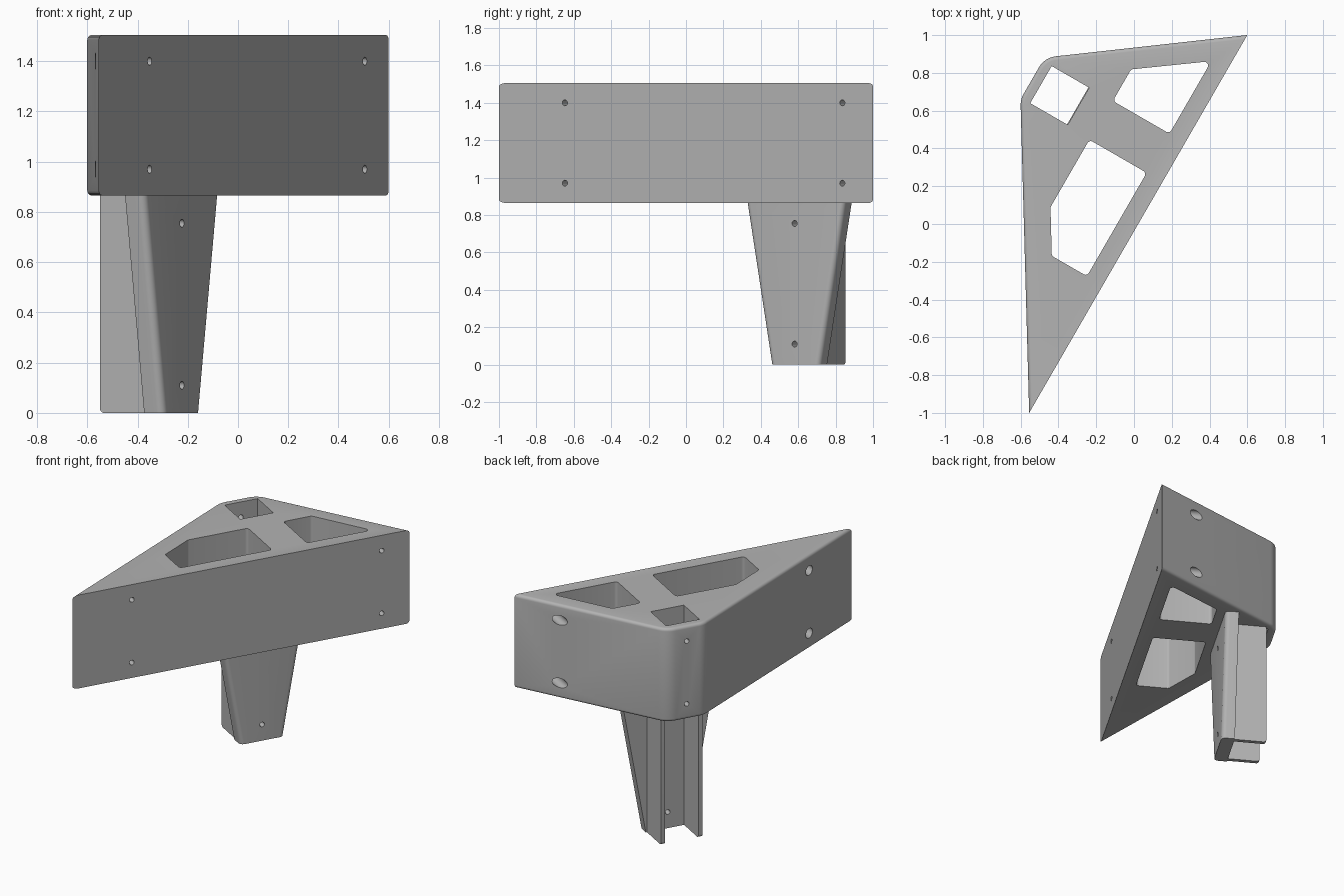
import bpy, bmesh, math
from mathutils import Matrix, Vector

if "Cube" in bpy.data.objects:
    bpy.data.objects.remove(bpy.data.objects["Cube"])

grey = bpy.data.materials.new("plain_grey")
grey.use_nodes = True
COLOUR = (0.45, 0.45, 0.45, 1)
grey.diffuse_color = COLOUR
grey.node_tree.nodes["Principled BSDF"].inputs["Base Color"].default_value = COLOUR

# Working frame: u runs along the long face, v points out of the back, z is up
FRAME = Matrix.Translation((0.0225, 0, 0)) @ Matrix.Rotation(math.radians(60), 4, "Z")
Z0, Z1 = 0.865, 1.505
MID = 0.38


def round_corners(pts, radii, steps=8):
    """Replace polygon corners by tangent arcs; a zero radius stays sharp."""
    out = []
    for i, p in enumerate(pts):
        p, r = Vector(p), radii[i]
        a = (Vector(pts[i - 1]) - p).normalized()
        b = (Vector(pts[(i + 1) % len(pts)]) - p).normalized()
        if r <= 0:
            out.append(p)
            continue
        half = a.angle(b) / 2
        centre = p + (a + b).normalized() * r / math.sin(half)
        start = p + a * r / math.tan(half) - centre
        end = p + b * r / math.tan(half) - centre
        sweep = start.angle(end)
        for k in range(steps + 1):
            t = k / steps
            out.append(centre + (start * math.sin((1 - t) * sweep)
                                 + end * math.sin(t * sweep)) / math.sin(sweep))
    return out


def loft(name, sections):
    """Skin a stack of equal-length rings of 3D points and cap both ends."""
    bm = bmesh.new()
    rings = [[bm.verts.new(FRAME @ Vector(p)) for p in s] for s in sections]
    n = len(rings[0])
    for low, high in zip(rings, rings[1:]):
        for i in range(n):
            j = (i + 1) % n
            bm.faces.new((low[i], low[j], high[j], high[i]))
    bm.faces.new(rings[0][::-1])
    bm.faces.new(rings[-1])
    bmesh.ops.recalc_face_normals(bm, faces=bm.faces)
    mesh = bpy.data.meshes.new(name)
    bm.to_mesh(mesh)
    bm.free()
    mesh.materials.append(grey)
    obj = bpy.data.objects.new(name, mesh)
    bpy.context.collection.objects.link(obj)
    return obj


def drill(u, z, r, v0, v1):
    """Round cutter along v."""
    ring = [(u + r * math.cos(a), z + r * math.sin(a))
            for a in [math.tau * k / 24 for k in range(24)]]
    return loft("hole_cutter", [[(x, v, y) for x, y in ring] for v in (v0, v1)])


def finish(obj, cutters=()):
    """Cut the openings, then shade smooth with sharp creases."""
    bpy.ops.object.select_all(action="DESELECT")
    obj.select_set(True)
    bpy.context.view_layer.objects.active = obj
    for c in cutters:
        c.hide_render = True
        m = obj.modifiers.new("cut", "BOOLEAN")
        m.operation, m.solver, m.object = "DIFFERENCE", "EXACT", c
        bpy.ops.object.modifier_apply(modifier=m.name)
        bpy.data.objects.remove(c)
    bpy.ops.object.shade_smooth_by_angle(angle=math.radians(25))


# Wedge-shaped body with softened side and back edges
SLOPE_L, SLOPE_R, BACK = 0.615, 1.36, 0.87


def body_outline(d):
    left = -1.155 + d * math.hypot(1, SLOPE_L) / SLOPE_L
    right = 1.155 - d * math.hypot(1, SLOPE_R) / SLOPE_R
    v = BACK - d
    pts = [(left, 0), (right, 0), (right - v / SLOPE_R, v), (left + v / SLOPE_L, v)]
    return round_corners(pts, [0, 0, 0.12 - d, 0.12 - d])


SOFT = 0.02
arc = [(SOFT * (1 - math.sin(a)), SOFT * (1 - math.cos(a)))
       for a in [math.pi / 2 * k / 5 for k in range(6)]]
levels = [(d, Z0 + h) for d, h in arc[::1]]
levels = [(SOFT - SOFT * math.sin(a), Z0 + SOFT - SOFT * math.cos(a))
          for a in [math.pi / 2 * k / 5 for k in range(6)]]
levels += [(d, Z0 + Z1 - z) for d, z in reversed(levels)]
body = loft("body", [[(p.x, p.y, z) for p in body_outline(d)] for d, z in levels])

# Vertical pockets through the body
pockets = [
    ([(0.268, 0.586), (0.495, 0.586), (0.495, 0.815), (0.268, 0.815)], 0),
    ([(0.497, 0.096), (0.94, 0.096), (0.69, 0.442), (0.497, 0.442)], 0.02),
    ([(-0.375, 0.097), (0.257, 0.097), (0.257, 0.447), (-0.155, 0.447),
      (-0.375, 0.312)], 0.02),
]
cuts = []
for pts, r in pockets:
    ring = round_corners(pts, [r] * len(pts), 5)
    cuts.append(loft("pocket_cutter", [[(p.x, p.y, z) for p in ring]
                                       for z in (Z0 - 0.1, Z1 + 0.1)]))

# Screw holes with wide counterbores, plus two holes in the back wall
for z in (0.97, 1.40):
    for u in (-0.748, 0.965):
        cuts.append(drill(u, z, 0.016, -0.1, 0.15))
        cuts.append(drill(u, z, 0.032, 0.1, 0.5))
    cuts.append(drill(MID, z, 0.016, 0.75, 1.0))
finish(body, cuts)

# Tapered leg plate with rounded front edges
plate = []
for half, z in ((0.15, 0), (0.302, Z0)):
    pts = [(MID - half, 0.503), (MID + half, 0.503),
           (MID + half, 0.59), (MID - half, 0.59)]
    plate.append([(p.x, p.y, z) for p in round_corners(pts, [0.03, 0.03, 0, 0])])
leg_plate = loft("leg_plate", plate)
finish(leg_plate, [drill(MID, z, 0.016, 0.4, 0.7) for z in (0.11, 0.755)])

# Two straight ribs behind the plate
rib = round_corners([(0.58, 0), (0.80, 0), (0.80, Z0), (0.58, Z0)], [0, 0.02, 0, 0])
for name, u0, u1 in (("right_rib", 0.24, 0.268), ("left_rib", 0.495, 0.523)):
    finish(loft(name, [[(u, p.x, p.y) for p in rib] for u in (u0, u1)]))
